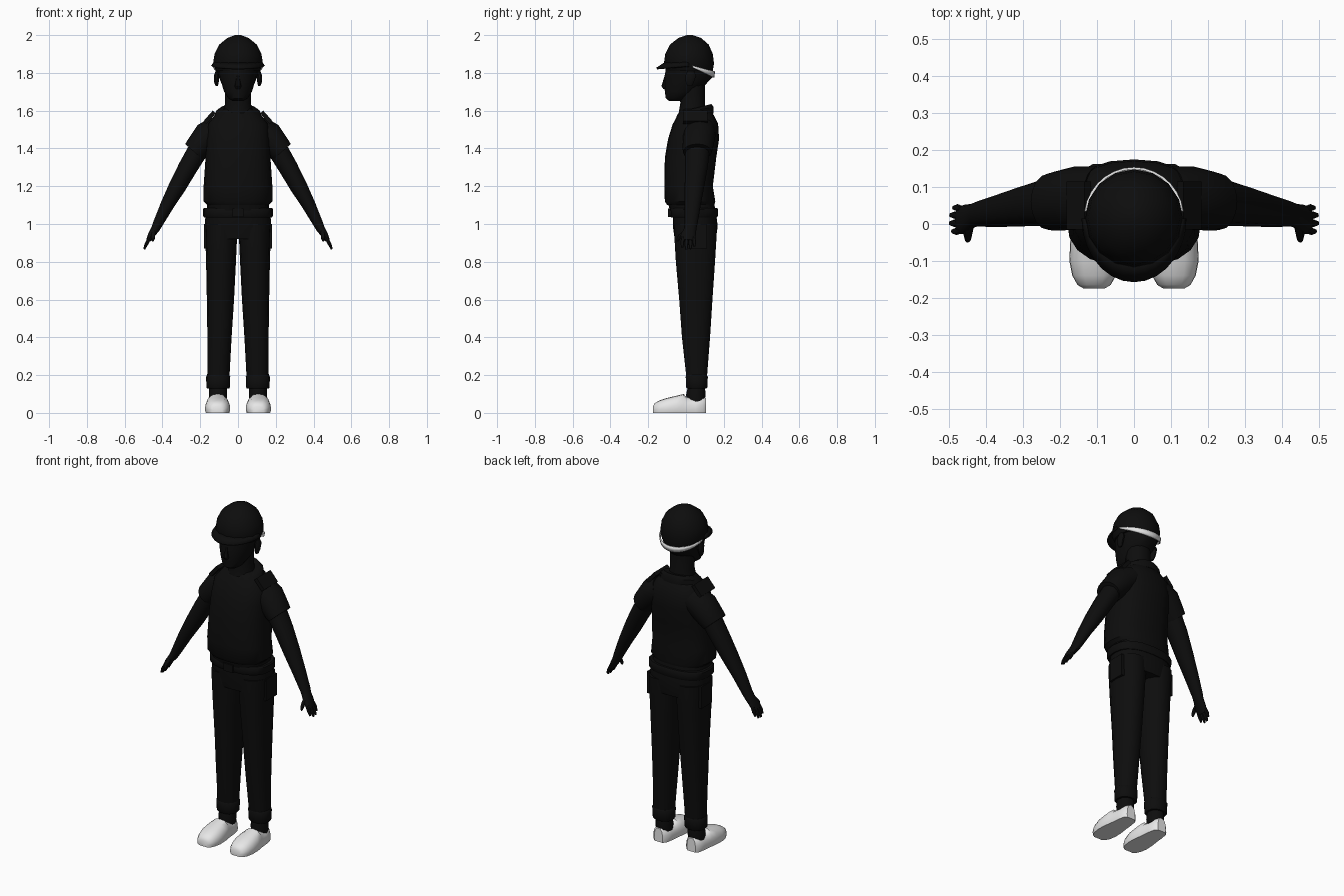
import bpy, bmesh, math
from mathutils import Vector


def material(name, v):
    m = bpy.data.materials.new(name)
    m.diffuse_color = (v, v, v, 1)
    return m


BLACK = material("black", 0.004)
WHITE = material("white", 0.8)


def finish(name, bm, mat, angle=40):
    bmesh.ops.recalc_face_normals(bm, faces=bm.faces)
    me = bpy.data.meshes.new(name)
    bm.to_mesh(me)
    bm.free()
    ob = bpy.data.objects.new(name, me)
    bpy.context.collection.objects.link(ob)
    me.materials.append(mat)
    bpy.ops.object.select_all(action='DESELECT')
    ob.select_set(True)
    bpy.context.view_layer.objects.active = ob
    bpy.ops.object.shade_smooth_by_angle(angle=math.radians(angle))
    return ob


def skin(bm, loops, closed=True, caps=True):
    """Join rows of points into a surface."""
    rows = [[bm.verts.new(p) for p in loop] for loop in loops]
    n = len(rows[0])
    for a, b in zip(rows, rows[1:]):
        for i in range(n if closed else n - 1):
            j = (i + 1) % n
            bm.faces.new((a[i], a[j], b[j], b[i]))
    if caps:
        bm.faces.new(rows[0])
        bm.faces.new(rows[-1])


def tube(name, rings, mat=BLACK, n=16, p=1.0, tilt=0.0, s=1):
    """Sweep ellipses (x, y, z, side radius, depth radius) along a path."""
    pts = [Vector(r[:3]) for r in rings]
    loops = []
    for i, (x, y, z, ra, rb) in enumerate(rings):
        t = pts[min(i + 1, len(pts) - 1)] - pts[max(i - 1, 0)]
        t.y = 0
        side = Vector((0, 1, 0)).cross(t.normalized())
        loop = []
        for k in range(n):
            a = 2 * math.pi * k / n
            c, d = math.cos(a), math.sin(a)
            c = math.copysign(abs(c) ** p, c)
            d = math.copysign(abs(d) ** p, d)
            q = pts[i] + side * ra * c + Vector((0, rb * d, tilt * d))
            loop.append((q.x * s, q.y, q.z))
        loops.append(loop)
    bm = bmesh.new()
    skin(bm, loops)
    return finish(name, bm, mat)


def layers(name, rows, **kw):
    """Upright body part from rows of (z, half width, front y, back y)."""
    return tube(name, [(0, (f + b) / 2, z, w, (b - f) / 2) for z, w, f, b in rows], **kw)


def box(name, centre, size, turn=0.0):
    bm = bmesh.new()
    bmesh.ops.create_cube(bm, size=1)
    for v in bm.verts:
        v.co = Vector([a * b for a, b in zip(v.co, size)])
    ob = finish(name, bm, BLACK)
    ob.location = centre
    ob.rotation_euler.y = turn
    return ob


def arc_band(name, mat, a0, a1, inner, outer, thick, n=14):
    """Curved strip between two edges, each a function of angle."""
    angles = [math.radians(a0 + (a1 - a0) * i / n) for i in range(n + 1)]
    bm = bmesh.new()
    skin(bm, [[f(a) for a in angles] for f in (inner, outer)], closed=False, caps=False)
    ob = finish(name, bm, mat)
    mod = ob.modifiers.new("thickness", 'SOLIDIFY')
    mod.thickness = thick
    mod.offset = 0
    return ob


# Torso, collar, belt and hips
layers("shirt", [(1.10, .163, -.10, .15), (1.12, .183, -.112, .155), (1.2, .182, -.115, .142),
                 (1.35, .172, -.112, .16), (1.45, .17, -.095, .175), (1.53, .162, -.07, .17),
                 (1.58, .12, -.04, .145), (1.61, .08, -.02, .12)], n=20, p=.8)
layers("collar", [(1.565, .128, -.06, .145), (1.6, .115, -.045, .145), (1.615, .09, -.03, .135),
                  (1.605, .07, -.02, .11)], tilt=.02)
layers("shirt_hem", [(1.07, .165, -.085, .155), (1.11, .165, -.095, .15)], n=20, p=.8)
layers("belt", [(1.035, .18, -.08, .165), (1.045, .186, -.085, .17), (1.078, .186, -.085, .17),
                (1.085, .18, -.08, .165)], n=20, p=.8)
box("buckle", (0, -.085, 1.06), (.06, .02, .045))
layers("hips", [(.92, .168, -.06, .158), (.99, .176, -.07, .168), (1.05, .172, -.07, .16)],
       n=20, p=.8)

# Neck, head and face
layers("neck", [(1.58, .08, -.04, .11), (1.64, .068, -.03, .1), (1.76, .07, -.04, .1)])
layers("head", [(1.652, .03, -.09, -.03), (1.665, .052, -.107, .01), (1.70, .073, -.112, .07),
                (1.74, .086, -.115, .105), (1.78, .102, -.112, .143), (1.85, .11, -.105, .14)])
layers("nose", [(1.715, .012, -.12, -.09), (1.73, .018, -.13, -.09), (1.79, .008, -.112, -.09)], n=8)

# Cap with brim and back strap
layers("cap", [(1.81, .116, -.105, .142), (1.85, .132, -.117, .148), (1.9, .124, -.11, .142),
               (1.95, .099, -.085, .12), (1.985, .056, -.04, .08), (2.0, .016, .005, .035)], n=16)
arc_band("cap_brim", BLACK, 180, 360,
         lambda a: (.125 * math.cos(a), .015 + .12 * math.sin(a), 1.855),
         lambda a: (.138 * math.cos(a), .015 + .17 * math.sin(a), 1.835 - .012 * abs(math.sin(a))),
         .01)
arc_band("cap_strap", WHITE, 8, 172,
         lambda a: (.133 * math.cos(a), .015 + .136 * math.sin(a), 1.843 - .035 * math.sin(a)),
         lambda a: (.129 * math.cos(a), .015 + .132 * math.sin(a), 1.838 - .063 * math.sin(a)),
         .006)

SHOE = [(-.175, .028, .035), (-.165, .045, .052), (-.14, .059, .066), (-.1, .067, .079),
        (-.05, .065, .091), (-.012, .059, .1), (0, .057, .085), (.05, .052, .08),
        (.09, .044, .084), (.105, .028, .08)]

for s, tag in ((1, "left"), (-1, "right")):
    # Ear and shoulder flap
    tube(tag + "_ear", [(.112, .02, 1.73, .006, .012), (.114, .02, 1.75, .012, .022),
                        (.114, .025, 1.785, .014, .03), (.112, .025, 1.81, .006, .018)], n=10, s=s)
    box(tag + "_shoulder_flap", (s * .15, .05, 1.565), (.075, .13, .022), s * .85)

    # Sleeve and arm
    tube(tag + "_sleeve", [(.1, .075, 1.5, .075, .08), (.16, .07, 1.465, .08, .086),
                           (.215, .062, 1.4, .068, .08), (.232, .06, 1.381, .064, .076)], s=s)
    tube(tag + "_arm", [(.2, .062, 1.41, .055, .066), (.265, .055, 1.3, .051, .06),
                        (.32, .045, 1.2, .046, .052), (.375, .035, 1.1, .036, .043),
                        (.425, .027, 1.0, .026, .034), (.437, .022, .975, .023, .033),
                        (.46, .012, .94, .018, .04), (.475, .01, .912, .012, .036)], n=12, s=s)

    # Fingers and thumb
    for i, (y, x, z) in enumerate(((-.02, .491, .877), (.002, .497, .866),
                                   (.024, .496, .868), (.044, .488, .882))):
        tube(f"{tag}_finger_{i + 1}", [(.466, y * .85 + .002, .93, .011, .01),
                                       (x - .01, y, z + .024, .009, .01),
                                       (x, y, z, .005, .006)], n=8, s=s)
    tube(tag + "_thumb", [(.445, 0, .965, .013, .014), (.45, -.028, .94, .012, .014),
                          (.45, -.04, .92, .009, .01), (.452, -.045, .908, .004, .005)], n=8, s=s)

    # Trouser leg, pocket, cuff and ankle
    tube(tag + "_trouser_leg", [(.105, .057, .16, .058, .053), (.098, .053, .4, .064, .076),
                                (.093, .052, .6, .072, .09), (.09, .05, .8, .079, .106),
                                (.089, .05, .93, .084, .114), (.089, .05, 1.0, .086, .115)],
         n=14, p=.9, s=s)
    box(tag + "_pocket", (s * .17, .06, .935), (.018, .1, .13))
    tube(tag + "_cuff", [(.105, .057, .128, .057, .052), (.105, .057, .135, .062, .057),
                         (.105, .057, .192, .064, .06), (.105, .057, .2, .058, .054)],
         n=14, p=.9, s=s)
    tube(tag + "_ankle", [(.106, .052, .06, .046, .046), (.106, .052, .095, .048, .052),
                          (.106, .055, .14, .046, .045)], n=12, s=s)

    # Slip-on shoe, flat underneath
    bm = bmesh.new()
    loops = []
    for y, w, h in SHOE:
        half = [(.93, 0), (1, .016), (.97, h * .5), (.8, h * .8), (.45, h * .97)]
        prof = half + [(0, h)] + [(-a, b) for a, b in reversed(half)]
        loops.append([(s * (.108 + w * a), y, z) for a, z in prof])
    skin(bm, loops)
    finish(tag + "_shoe", bm, WHITE)
